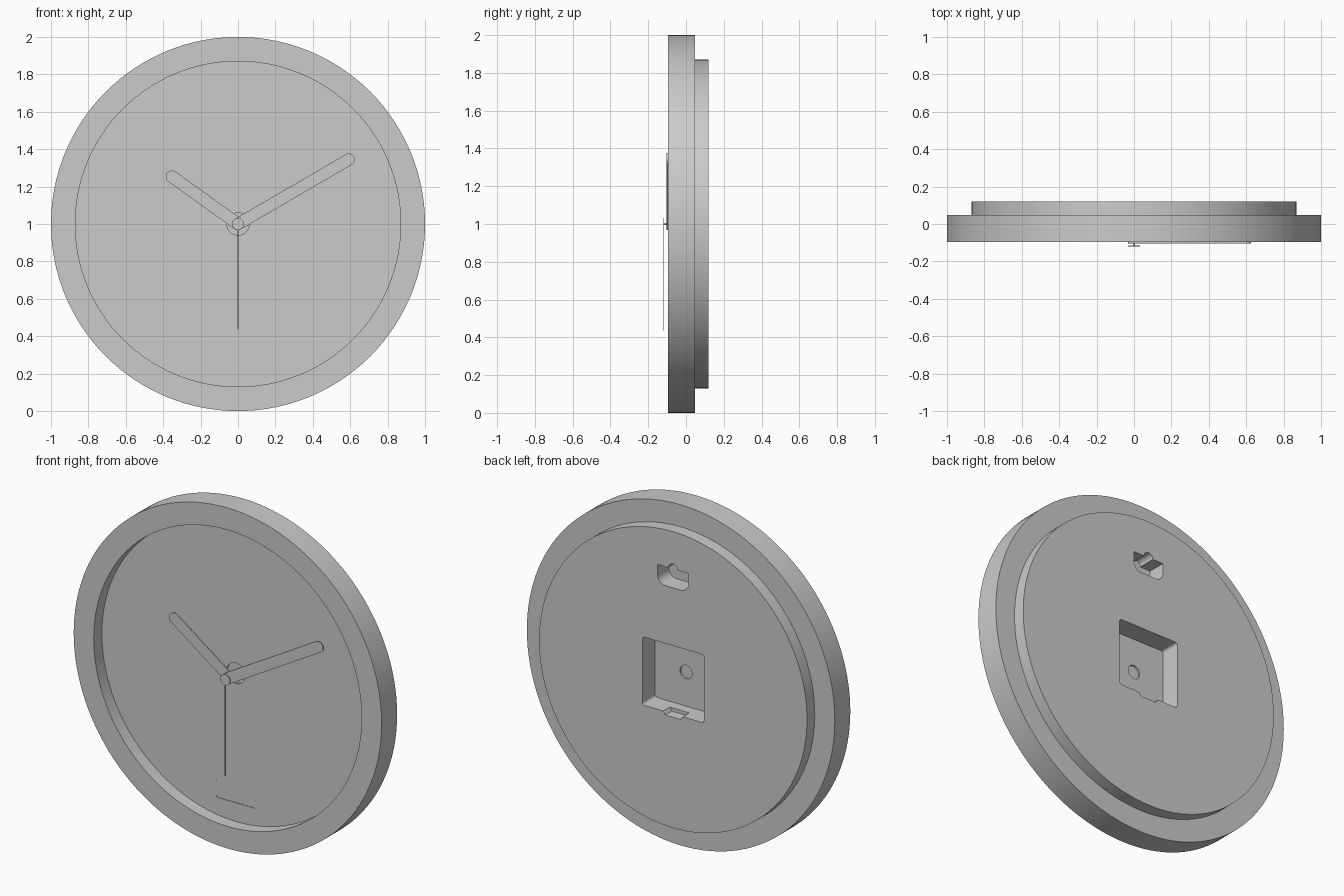
import bpy, bmesh
from math import sin, cos, pi, atan2
from mathutils import Vector

cube = bpy.data.objects.get("Cube")
if cube:
    bpy.data.objects.remove(cube, do_unlink=True)

grey = bpy.data.materials.new("plain_grey")
grey.use_nodes = True
colour = (0.6, 0.6, 0.6, 1)
grey.diffuse_color = colour
grey.node_tree.nodes["Principled BSDF"].inputs["Base Color"].default_value = colour


def finish(name, bm):
    bmesh.ops.remove_doubles(bm, verts=bm.verts, dist=1e-5)
    bmesh.ops.recalc_face_normals(bm, faces=bm.faces)
    mesh = bpy.data.meshes.new(name)
    bm.to_mesh(mesh)
    bm.free()
    mesh.materials.append(grey)
    obj = bpy.data.objects.new(name, mesh)
    bpy.context.collection.objects.link(obj)
    return obj


def arc(x, z, r, start, end, n=16):
    return [(x + r * cos(start + (end - start) * i / n),
             z + r * sin(start + (end - start) * i / n)) for i in range(n + 1)]


def prism(name, outline, y0, y1):
    """Extrude an x-z outline from y0 to y1."""
    bm = bmesh.new()
    face = bm.faces.new([bm.verts.new((x, y0, z)) for x, z in outline])
    new = bmesh.ops.extrude_face_region(bm, geom=[face])["geom"]
    verts = [g for g in new if isinstance(g, bmesh.types.BMVert)]
    bmesh.ops.translate(bm, verts=verts, vec=(0, y1 - y0, 0))
    return finish(name, bm)


def disc(r, z=1, n=48):
    return arc(0, z, r, 0, 2 * pi, n)[:-1]


def capsule(x, z, r):
    """Rounded bar from the dial centre to (x, z)."""
    a = atan2(z - 1, x)
    return arc(0, 1, r, a + pi / 2, a + 3 * pi / 2) + arc(x, z, r, a - pi / 2, a + pi / 2)


def rounded_box(w, h, z, r):
    pts = []
    for i, (sx, sz) in enumerate([(1, 1), (-1, 1), (-1, -1), (1, -1)]):
        pts += arc(sx * (w - r), z + sz * (h - r), r, i * pi / 2, (i + 1) * pi / 2, 6)
    return pts


def smooth(obj):
    bpy.ops.object.select_all(action="DESELECT")
    obj.select_set(True)
    bpy.context.view_layer.objects.active = obj
    bpy.ops.object.shade_smooth_by_angle(angle=pi / 6)


# Clock body: turned rim, recessed dial and stepped back
FRONT, DIAL, STEP, BACK = -0.096, -0.02, 0.048, 0.12
profile = [(0, DIAL), (0.87, DIAL), (0.87, FRONT), (1, FRONT),
           (1, STEP), (0.87, STEP), (0.87, BACK), (0, BACK)]
bm = bmesh.new()
verts = [bm.verts.new((r, y, 1)) for r, y in profile]
edges = [bm.edges.new(pair) for pair in zip(verts, verts[1:])]
bmesh.ops.spin(bm, geom=verts + edges, cent=(0, 0, 1), axis=(0, 1, 0),
               angle=2 * pi, steps=128)
body = finish("clock_body", bm)

# Cutters: movement pocket, finger notch, spindle hole, hanger slot, label recess
hanger = (arc(-0.05, 1.59, 0.05, pi, 1.5 * pi, 8) + arc(0.05, 1.59, 0.05, 1.5 * pi, 2 * pi, 8)
          + [(0.1, 1.65)] + arc(0, 1.65, 0.03, 0, pi, 12) + [(-0.1, 1.65)])
hanger = [(2 * x if abs(x) == 0.05 and z < 1.54 else x, z) for x, z in hanger]
cutters = [
    prism("movement_cutter", rounded_box(0.2, 0.2, 1, 0.015), 0, 0.2),
    prism("notch_cutter", [(-0.07, 0.81), (-0.05, 0.78), (0.05, 0.78), (0.07, 0.81)], 0.06, 0.2),
    prism("spindle_cutter", disc(0.04), -0.1, 0.05),
    prism("spindle_recess_cutter", disc(0.06), -0.1, -0.01),
    prism("hanger_cutter", hanger, 0.015, 0.2),
    prism("label_cutter", rounded_box(0.13, 0.05, 0.29, 0.01), -0.06, DIAL + 0.003),
]
bpy.context.view_layer.objects.active = body
for cutter in cutters:
    mod = body.modifiers.new(cutter.name, "BOOLEAN")
    mod.operation, mod.solver, mod.object = "DIFFERENCE", "EXACT", cutter
    bpy.ops.object.modifier_apply(modifier=mod.name)
    bpy.data.objects.remove(cutter, do_unlink=True)
smooth(body)

# Hands, cap and spindle
for name, outline, y0, y1 in [
    ("hour_hand", capsule(-0.353, 1.253, 0.033), -0.088, -0.08),
    ("minute_hand", capsule(0.593, 1.345, 0.032), -0.103, -0.095),
    ("second_hand", [(-0.003, 0.435), (0.003, 0.435), (0.003, 1), (-0.003, 1)], -0.12, -0.117),
    ("second_hand_cap", disc(0.032), -0.12, -0.116),
    ("spindle", disc(0.006, n=16), -0.118, -0.08),
]:
    smooth(prism(name, outline, y0, y1))
